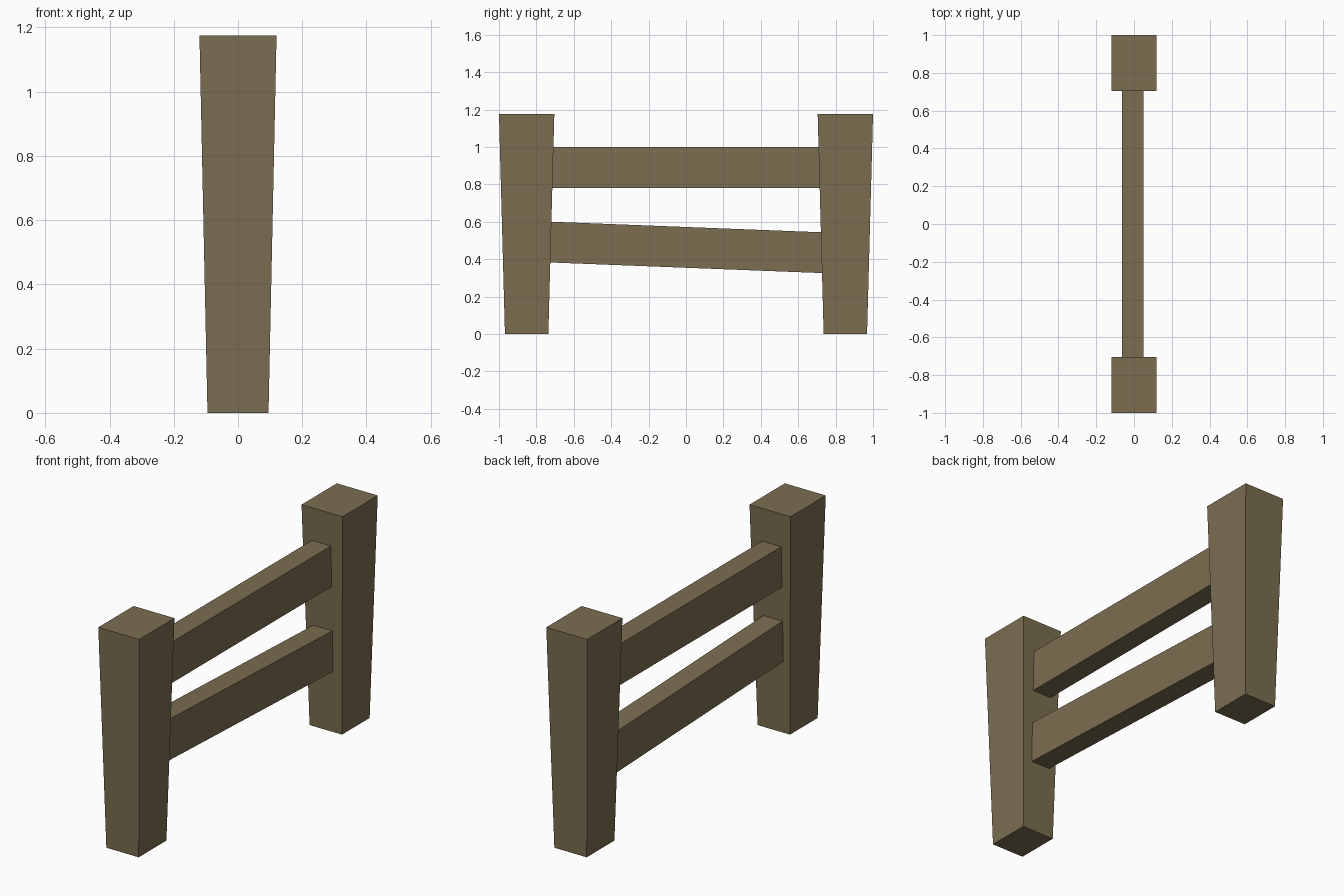
import bpy, bmesh

if "Cube" in bpy.data.objects:
    bpy.data.objects.remove(bpy.data.objects["Cube"])

wood = bpy.data.materials.new("wood")
wood.diffuse_color = (0.2, 0.155, 0.082, 1)
wood.use_nodes = True
wood.node_tree.nodes["Principled BSDF"].inputs["Base Color"].default_value = wood.diffuse_color


def block(name, shape):
    """Unit cube whose corners are placed by shape(sx, sy, sz), signs -1/1."""
    bm = bmesh.new()
    bmesh.ops.create_cube(bm, size=2)
    for v in bm.verts:
        v.co = shape(*v.co)
    mesh = bpy.data.meshes.new(name)
    bm.to_mesh(mesh)
    bm.free()
    mesh.materials.append(wood)
    obj = bpy.data.objects.new(name, mesh)
    bpy.context.collection.objects.link(obj)
    return obj


# Tapered posts, wider at the top
def post(name, side):
    def shape(x, y, z):
        hx, hy = (0.12, 0.148) if z > 0 else (0.095, 0.116)
        return (x * hx, side * 0.852 + y * hy, 1.175 if z > 0 else 0)
    return block(name, shape)


post("front_post", -1)
post("back_post", 1)


# Rails, ends sunk into the posts; slope is the rise per unit of y
def rail(name, height, slope):
    def shape(x, y, z):
        py = y * 0.78
        return (-0.007 + x * 0.056, py, height + slope * py + z * 0.109)
    return block(name, shape)


rail("upper_rail", 0.89, 0)
rail("lower_rail", 0.463, -0.039)
